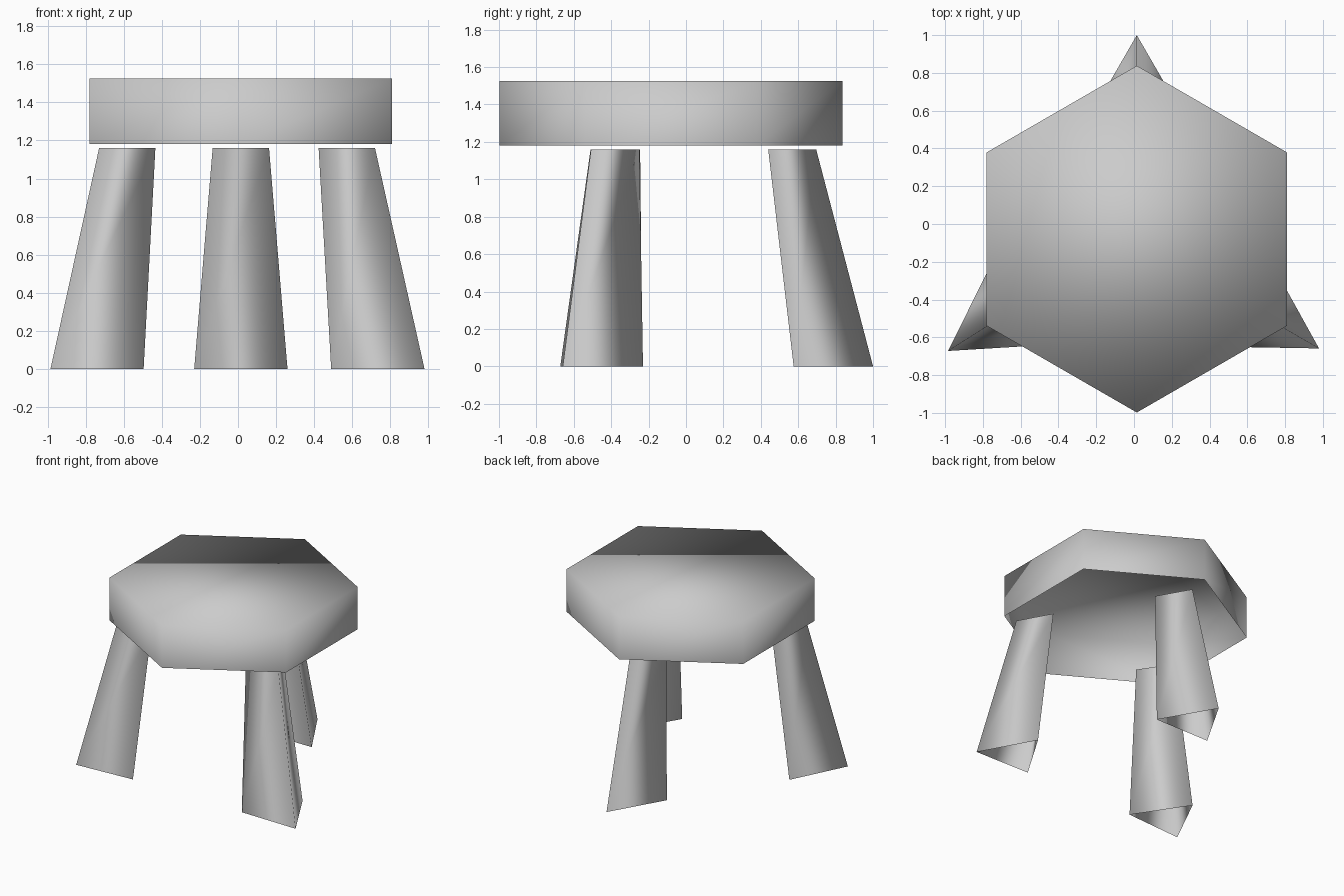
import bpy, bmesh
from math import cos, sin, radians

if "Cube" in bpy.data.objects:
    bpy.data.objects.remove(bpy.data.objects["Cube"])


def ring(bm, center, radius, sides, turn, z):
    """Regular polygon of vertices; turn is the angle of the first corner."""
    angles = [radians(turn + 360 * i / sides) for i in range(sides)]
    return [bm.verts.new((center[0] + radius * cos(a),
                          center[1] + radius * sin(a), z)) for a in angles]


def tapered_prism(name, sides, turn, low, high, cap_top):
    """Smooth shaded shell between two rings given as (center, radius, z)."""
    bm = bmesh.new()
    a = ring(bm, low[0], low[1], sides, turn, low[2])
    b = ring(bm, high[0], high[1], sides, turn, high[2])
    for i in range(sides):
        j = (i + 1) % sides
        bm.faces.new((a[i], a[j], b[j], b[i]))
    if cap_top:
        bm.faces.new(b)
    for f in bm.faces:
        f.smooth = True
    mesh = bpy.data.meshes.new(name)
    bm.to_mesh(mesh)
    bm.free()
    obj = bpy.data.objects.new(name, mesh)
    bpy.context.collection.objects.link(obj)
    return obj


# Hexagonal seat, hollow underneath
seat_center = (0.015, -0.08)
tapered_prism("seat", 6, 90, (seat_center, 0.918, 1.18),
              (seat_center, 0.918, 1.525), True)

# Three splayed triangular legs, open tubes: name, turn, foot, top
legs = [
    ("back_leg", 90, (0.015, 0.717), (0.015, 0.525)),
    ("left_leg", 213.5, (-0.749, -0.516), (-0.587, -0.416)),
    ("right_leg", 329, (0.737, -0.513), (0.573, -0.42)),
]
for name, turn, foot, top in legs:
    tapered_prism(name, 3, turn, (foot, 0.283, 0), (top, 0.171, 1.16), False)
